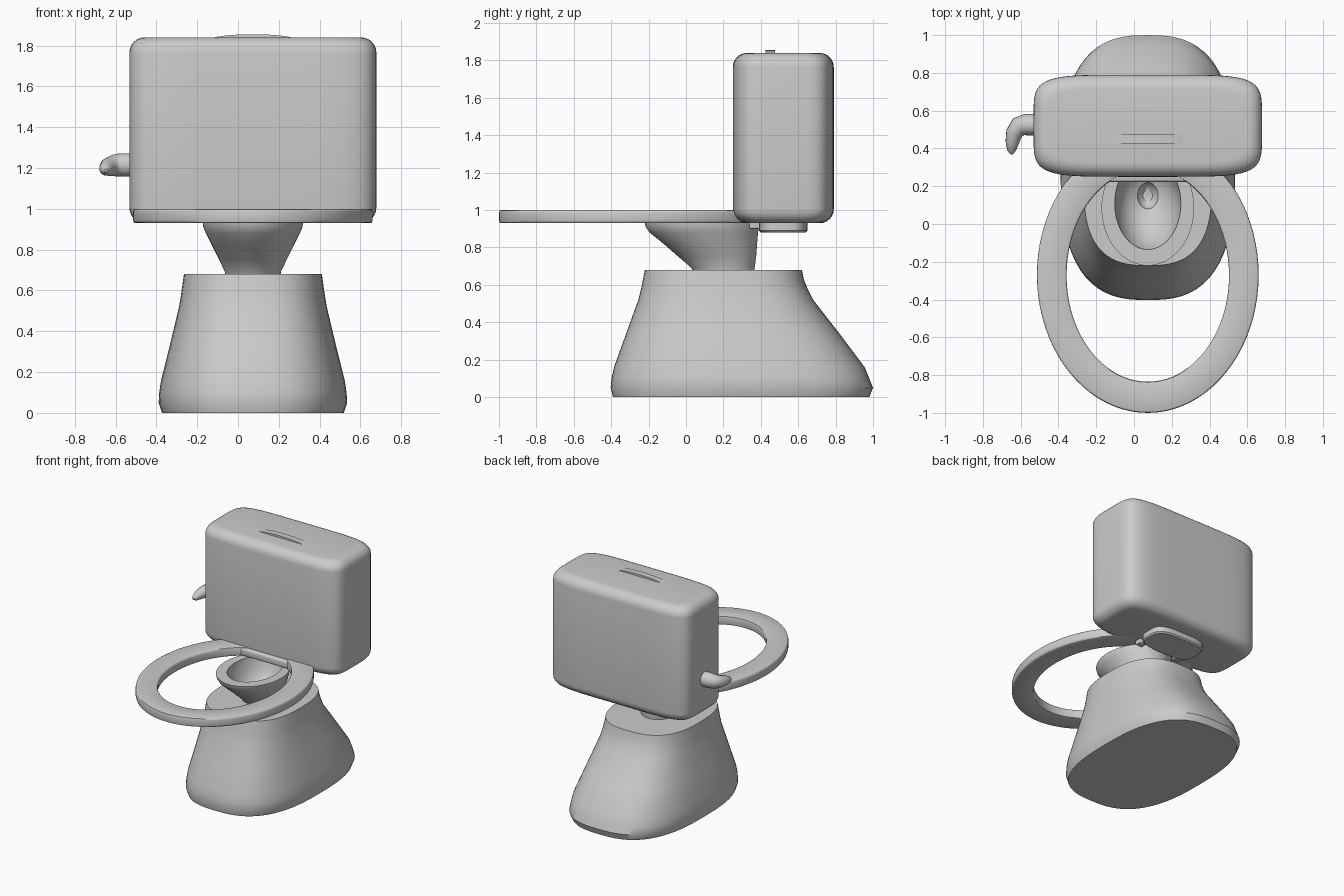
import bpy, bmesh
from math import cos, sin, pi, radians, copysign

if "Cube" in bpy.data.objects:
    bpy.data.objects.remove(bpy.data.objects["Cube"])

CX = 0.073  # shared centre line of all parts


def finish(obj, angle=35):
    bpy.ops.object.select_all(action='DESELECT')
    obj.select_set(True)
    bpy.context.view_layer.objects.active = obj
    bpy.ops.object.shade_smooth_by_angle(angle=radians(angle))


def make(name, bm):
    bmesh.ops.recalc_face_normals(bm, faces=bm.faces)
    me = bpy.data.meshes.new(name)
    bm.to_mesh(me)
    bm.free()
    obj = bpy.data.objects.new(name, me)
    bpy.context.collection.objects.link(obj)
    return obj


def loft(name, levels, n=2.0, seg=64, angle=35, closed=False):
    """Stack of superellipses: (z, half width, front y, back y)."""
    bm = bmesh.new()
    rings = []
    for z, rx, y0, y1 in levels:
        ring = []
        for i in range(seg):
            c, s = cos(2 * pi * i / seg), sin(2 * pi * i / seg)
            x = copysign(abs(c) ** (2 / n), c) * rx
            y = copysign(abs(s) ** (2 / n), s) * (y1 - y0) / 2
            ring.append(bm.verts.new((CX + x, (y0 + y1) / 2 + y, z)))
        rings.append(ring)
    pairs = list(zip(rings, rings[1:]))
    if closed:
        pairs.append((rings[-1], rings[0]))
    else:
        bm.faces.new(rings[0])
        bm.faces.new(rings[-1])
    for a, b in pairs:
        for i in range(seg):
            j = (i + 1) % seg
            bm.faces.new((a[i], a[j], b[j], b[i]))
    obj = make(name, bm)
    finish(obj, angle)
    return obj


def box(name, x, y, z, bevel):
    bm = bmesh.new()
    bmesh.ops.create_cube(bm, size=1)
    for v in bm.verts:
        v.co = [(r[0] + r[1]) / 2 + c * (r[1] - r[0]) for r, c in zip((x, y, z), v.co)]
    bmesh.ops.bevel(bm, geom=bm.edges[:], offset=bevel, segments=3, profile=0.5, affect='EDGES')
    obj = make(name, bm)
    finish(obj)
    return obj


# Pedestal: flared foot, longer at the back
loft("pedestal", [
    (0, .445, -.39, .98), (.05, .462, -.403, 1.0), (.10, .459, -.398, .98),
    (.16, .45, -.385, .955), (.34, .405, -.32, .82), (.52, .362, -.255, .68),
    (.58, .352, -.24, .65), (.63, .345, -.23, .63), (.68, .338, -.22, .62)], n=2.7, angle=40)

# Bowl: outside going up, rim, then hollow inside down to the drain
loft("bowl", [
    (.66, .135, .04, .365), (.69, .137, .03, .367), (.75, .165, -.04, .375),
    (.82, .20, -.12, .38), (.88, .23, -.195, .385), (.91, .243, -.215, .39),
    (.93, .245, -.22, .39), (.93, .175, -.135, .35), (.90, .172, -.13, .345),
    (.82, .145, -.07, .32), (.76, .105, .0, .28), (.735, .055, .08, .22),
    (.71, .045, .09, .21), (.69, .025, .12, .18)], n=2.0)

# Seat: flat rounded ring, built as a closed tube of ellipses
outer, inner = (.587, -1.0, .46), (.43, -.835, .29)
section = [(0, .945), (0, .985), (.02, .997), (.06, 1.0), (.5, 1.0), (.94, 1.0), (.98, .997),
           (1, .985), (1, .945), (.98, .933), (.94, .93), (.5, .93), (.06, .93), (.02, .933)]
loft("seat", [(z, *(a + (b - a) * t for a, b in zip(outer, inner))) for t, z in section],
     seg=80, closed=True, angle=50)

# Tank: soft box with rounded top and bottom rims
R = .075
X, Y0, Y1, Z0, Z1 = .605, .25, .79, .93, 1.84
arc = [i * pi / 12 for i in range(7)]
low = [(Z0 + R * (1 - sin(a)), R * (1 - cos(a))) for a in reversed(arc)]
low = [(Z0 + R * (1 - cos(a)), R * (1 - sin(a))) for a in arc]
high = [(Z1 - R * (1 - cos(a)), R * (1 - sin(a))) for a in reversed(arc)]
loft("tank", [(z, X - d, Y0 + d, Y1 - d) for z, d in low + high], n=5.5, seg=96)

# Plate under the tank and hinge pieces behind the bowl
loft("tank_plate", [(.88, .215, .40, .64), (.89, .225, .39, .65), (.95, .225, .39, .65)], n=3.5, seg=40)
box("hinge_bar", (CX - .22, CX + .22), (.222, .32), (.935, .995), .015)
for side, name in ((-1, "left_hinge"), (1, "right_hinge")):
    c = CX + side * .17
    box(name, (c - .03, c + .03), (.34, .395), (.90, .95), .006)

# Flush button: shallow arched bar on the tank top
bm = bmesh.new()
prof = [(CX - .21 * cos(pi * i / 16), 1.828 + .027 * sin(pi * i / 16)) for i in range(17)]
f = bm.faces.new([bm.verts.new((x, .425, z)) for x, z in prof])
ext = bmesh.ops.extrude_face_region(bm, geom=[f])["geom"]
for v in ext:
    if isinstance(v, bmesh.types.BMVert):
        v.co.y += .05
finish(make("flush_button", bm))

# Flush lever: tapering bent tube on the left side
cu = bpy.data.curves.new("flush_lever", 'CURVE')
cu.dimensions = '3D'
cu.bevel_depth = 1.0
cu.bevel_resolution = 4
cu.use_fill_caps = True
path = [(-.50, .525, 1.215, .057), (-.575, .525, 1.215, .057), (-.61, .515, 1.212, .053),
        (-.635, .48, 1.205, .045), (-.645, .43, 1.197, .036), (-.648, .39, 1.19, .024),
        (-.648, .37, 1.187, .008)]
sp = cu.splines.new('POLY')
sp.points.add(len(path) - 1)
for p, (x, y, z, r) in zip(sp.points, path):
    p.co = (x, y, z, 1)
    p.radius = r
lever = bpy.data.objects.new("flush_lever", cu)
bpy.context.collection.objects.link(lever)
bpy.ops.object.select_all(action='DESELECT')
lever.select_set(True)
bpy.context.view_layer.objects.active = lever
bpy.ops.object.convert(target='MESH')
finish(bpy.context.view_layer.objects.active, 60)
